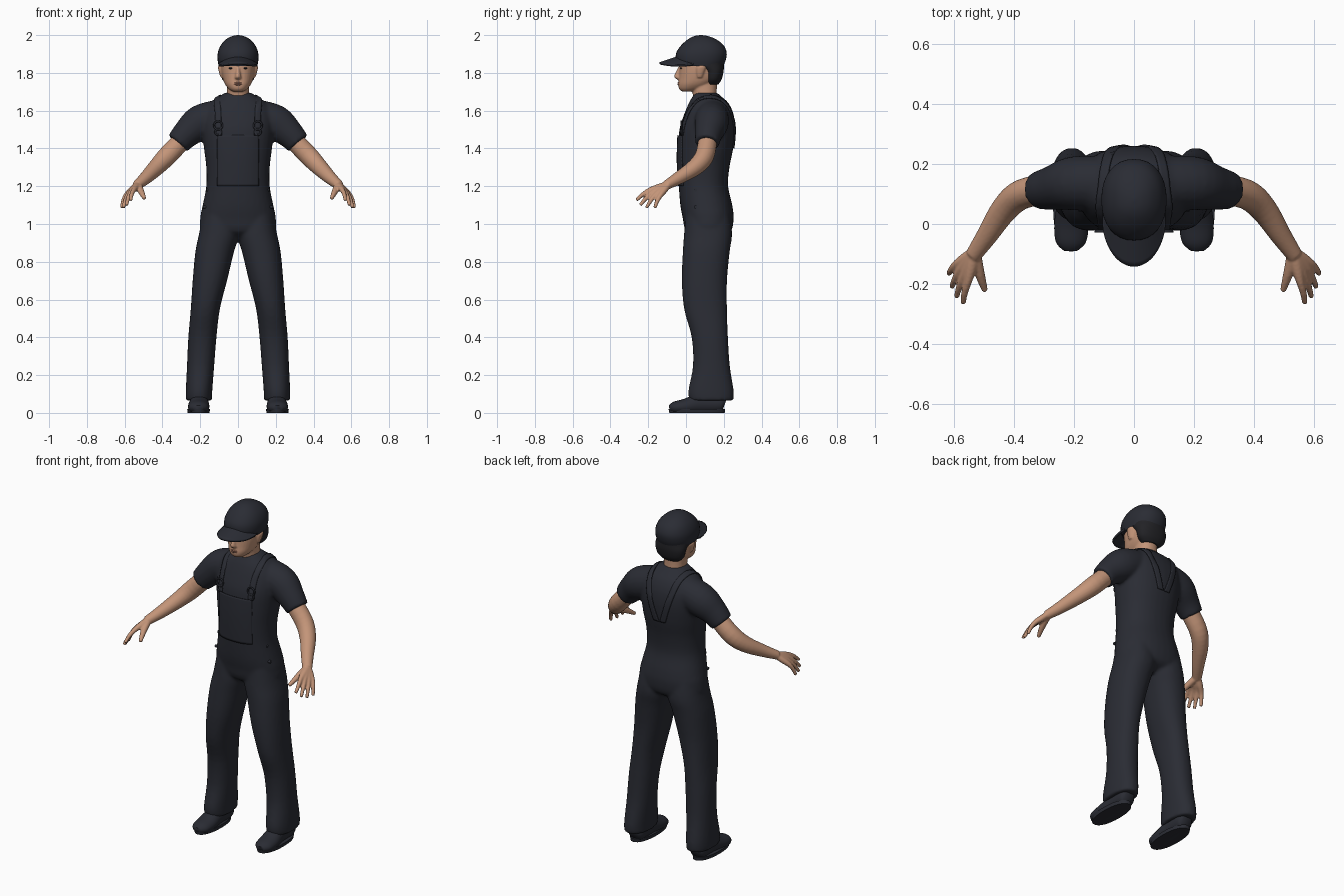
import bpy
import bmesh
import math
from mathutils import Vector

cube = bpy.data.objects.get("Cube")
if cube:
    bpy.data.objects.remove(cube, do_unlink=True)


def material(name, color):
    mat = bpy.data.materials.new(name)
    mat.use_nodes = True
    mat.diffuse_color = (*color, 1)
    mat.node_tree.nodes["Principled BSDF"].inputs["Base Color"].default_value = (*color, 1)
    return mat


CLOTH = material("dark navy cloth", (0.023, 0.025, 0.034))
HAIR = material("black hair", (0.016, 0.016, 0.019))
SKIN = material("tan skin", (0.55, 0.30, 0.19))
LIPS = material("lip tone", (0.40, 0.19, 0.13))


def spline(sections, steps):
    """Smoothly interpolate tuples of numbers."""
    result = []
    last = len(sections) - 1
    for i in range(last):
        before, a = sections[max(i - 1, 0)], sections[i]
        b, after = sections[i + 1], sections[min(i + 2, last)]
        for k in range(steps):
            t = k / steps
            row = []
            for p, q, r, s in zip(before, a, b, after):
                row.append(q + t * (r - p) / 2 + t * t * (p - 2.5 * q + 2 * r - s / 2)
                           + t ** 3 * (1.5 * (q - r) + (s - p) / 2))
            result.append(row)
    result.append(list(sections[-1]))
    return result


def skin_rings(bm, rings):
    """Bridge rings of points and close both ends."""
    loops = [[bm.verts.new(p) for p in ring] for ring in rings]
    count = len(loops[0])
    for low, high in zip(loops, loops[1:]):
        for j in range(count):
            k = (j + 1) % count
            bm.faces.new((low[j], low[k], high[k], high[j]))
    bm.faces.new(loops[0][::-1])
    bm.faces.new(loops[-1])


def stack(bm, sections, side=1, count=32, steps=4):
    """Loft level rings given as (z, x0, x1, y0, y1)."""
    rings = []
    for z, x0, x1, y0, y1 in spline(sections, steps):
        ring = []
        for j in range(count):
            a = math.tau * j / count
            c, s = math.cos(a), math.sin(a)
            c = math.copysign(abs(c) ** 0.9, c)
            s = math.copysign(abs(s) ** 0.9, s)
            ring.append((side * ((x0 + x1) + (x1 - x0) * c) / 2, ((y0 + y1) + (y1 - y0) * s) / 2, z))
        rings.append(ring)
    skin_rings(bm, rings)


def centred(sections):
    return [(z, -half, half, y0, y1) for z, half, y0, y1 in sections]


def tube(bm, sections, side=1, count=20, steps=4):
    """Loft rings square to a path, given as (x, y, z, width, height) with half sizes."""
    rows = spline(sections, steps)
    points = [Vector(row[:3]) for row in rows]
    rings = []
    for i, row in enumerate(rows):
        along = (points[min(i + 1, len(rows) - 1)] - points[max(i - 1, 0)]).normalized()
        across = along.cross(Vector((0, 0, 1))).normalized()
        up = across.cross(along)
        ring = []
        for j in range(count):
            a = math.tau * j / count
            p = points[i] + across * row[3] * math.cos(a) + up * row[4] * math.sin(a)
            ring.append((side * p.x, p.y, max(p.z, 0)))
        rings.append(ring)
    skin_rings(bm, rings)


def finish(name, bm, mat, voxel=0):
    """Turn the bmesh into an object; a voxel size fuses its parts."""
    bmesh.ops.recalc_face_normals(bm, faces=bm.faces)
    mesh = bpy.data.meshes.new(name)
    bm.to_mesh(mesh)
    bm.free()
    mesh.shade_smooth()
    mesh.set_sharp_from_angle(angle=math.radians(50))
    mesh.materials.append(mat)
    obj = bpy.data.objects.new(name, mesh)
    bpy.context.collection.objects.link(obj)
    if voxel:
        remesh = obj.modifiers.new("fuse", 'REMESH')
        remesh.mode = 'VOXEL'
        remesh.voxel_size = voxel
        remesh.use_smooth_shade = True
        smooth = obj.modifiers.new("soften", 'SMOOTH')
        smooth.factor = 0.5
        smooth.iterations = 3
    return obj


SIDES = (("left", 1), ("right", -1))

# Overalls and shirt: torso, sleeves and trouser legs fused together
bm = bmesh.new()
stack(bm, centred([
    (0.92, 0.06, 0.06, 0.17), (0.96, 0.19, 0, 0.237), (1.03, 0.2, -0.017, 0.252),
    (1.1, 0.187, -0.03, 0.245), (1.2, 0.168, -0.038, 0.223), (1.3, 0.168, -0.042, 0.23),
    (1.4, 0.18, -0.042, 0.25), (1.5, 0.19, -0.035, 0.26), (1.58, 0.185, -0.01, 0.252),
    (1.64, 0.15, 0.015, 0.225), (1.675, 0.1, 0.035, 0.187), (1.695, 0.07, 0.045, 0.165)]))
for word, side in SIDES:
    tube(bm, [(0.1, 0.135, 1.57, 0.09, 0.09), (0.2, 0.135, 1.535, 0.09, 0.095),
              (0.27, 0.12, 1.48, 0.074, 0.077), (0.318, 0.112, 1.427, 0.063, 0.065)], side)
    stack(bm, [
        (1.06, 0, 0.185, 0, 0.23), (0.95, -0.006, 0.206, -0.01, 0.244),
        (0.85, 0.022, 0.226, -0.017, 0.231), (0.7, 0.058, 0.24, -0.022, 0.217),
        (0.55, 0.096, 0.25, -0.01, 0.217), (0.4, 0.114, 0.263, 0.03, 0.222),
        (0.25, 0.126, 0.27, 0.037, 0.232), (0.12, 0.136, 0.276, 0.013, 0.252),
        (0.065, 0.138, 0.276, 0.018, 0.25)], side)
overalls = finish("overalls_and_shirt", bm, CLOTH, 0.01)


def ribbon(name, sections, columns, thick):
    """Cloth strip (x, y, z, half width) laid onto the overalls."""
    bm = bmesh.new()
    rows = []
    for x, y, z, half in spline(sections, 8):
        rows.append([bm.verts.new((x + half * (2 * c / columns - 1), y, z)) for c in range(columns + 1)])
    for low, high in zip(rows, rows[1:]):
        for c in range(columns):
            bm.faces.new((low[c], low[c + 1], high[c + 1], high[c]))
    obj = finish(name, bm, CLOTH)
    wrap = obj.modifiers.new("lay on", 'SHRINKWRAP')
    wrap.target = overalls
    wrap.offset = 0.003
    solid = obj.modifiers.new("thickness", 'SOLIDIFY')
    solid.thickness = thick
    solid.offset = 0


# Bib and shoulder straps
ribbon("bib", [(0, -0.05, 1.2, 0.13), (0, -0.05, 1.36, 0.125), (0, -0.045, 1.47, 0.12)], 20, 0.008)
for word, side in SIDES:
    ribbon(word + "_strap", [
        (side * 0.105, -0.03, 1.47, 0.018), (side * 0.108, 0.0, 1.58, 0.018),
        (side * 0.11, 0.06, 1.65, 0.018), (side * 0.108, 0.13, 1.68, 0.018),
        (side * 0.095, 0.21, 1.65, 0.018), (side * 0.06, 0.26, 1.52, 0.018),
        (side * 0.022, 0.26, 1.4, 0.018)], 4, 0.007)

    # Ring buckles and side buttons
    for part, z, radius in (("upper", 1.522, 0.022), ("lower", 1.487, 0.016)):
        bpy.ops.mesh.primitive_torus_add(location=(side * 0.105, -0.024, z), rotation=(math.pi / 2, 0, 0),
                                         major_radius=radius, minor_radius=0.005,
                                         major_segments=20, minor_segments=8)
        buckle = bpy.context.object
        buckle.name = word + "_" + part + "_buckle"
        buckle.data.materials.append(CLOTH)
        buckle.data.shade_smooth()
    bm = bmesh.new()
    for x, z in ((0.161, 1.18), (0.179, 1.09)):
        tube(bm, [(x - 0.01, 0.05, z, 0.009, 0.009), (x + 0.006, 0.05, z, 0.008, 0.008)], side, 12, 1)
    finish(word + "_side_buttons", bm, CLOTH)

    # Shoe with flat sole
    bm = bmesh.new()
    tube(bm, [(0.205, 0.205, 0.045, 0.03, 0.03), (0.205, 0.18, 0.05, 0.048, 0.05),
              (0.205, 0.08, 0.05, 0.05, 0.055), (0.208, 0, 0.034, 0.057, 0.042),
              (0.21, -0.06, 0.028, 0.05, 0.032), (0.21, -0.088, 0.024, 0.024, 0.016)], side)
    stack(bm, [(0, 0.15, 0.266, -0.088, 0.205), (0.02, 0.149, 0.269, -0.092, 0.207)], side, steps=1)
    finish(word + "_shoe", bm, CLOTH)

    # Arm, with each finger running from the wrist through its knuckle
    bm = bmesh.new()
    tube(bm, [(0.27, 0.118, 1.47, 0.05, 0.05), (0.37, 0.1, 1.365, 0.05, 0.052),
              (0.43, 0.05, 1.302, 0.045, 0.045), (0.49, -0.04, 1.243, 0.035, 0.034),
              (0.535, -0.105, 1.205, 0.027, 0.025)], side)
    wrist = Vector((0.53, -0.095, 1.21))
    for i in range(4):
        f = i / 3
        knuckle = Vector((0.552, -0.19, 1.18)).lerp(Vector((0.592, -0.135, 1.152)), f)
        tip = Vector((0.568, -0.263, 1.125)).lerp(Vector((0.616, -0.165, 1.085)), f)
        if i in (1, 2):
            tip += Vector((0.006, -0.012, -0.012))
        middle = knuckle.lerp(tip, 0.5) + Vector((0.003, -0.002, 0.004))
        tube(bm, [(*wrist, 0.02, 0.018), (*wrist.lerp(knuckle, 0.5), 0.02, 0.018),
                  (*knuckle, 0.014, 0.014), (*middle, 0.0115, 0.0115), (*tip, 0.009, 0.009)], side, 12)
    tube(bm, [(0.528, -0.1, 1.205, 0.02, 0.02), (0.513, -0.165, 1.172, 0.017, 0.017),
              (0.495, -0.223, 1.135, 0.01, 0.01)], side, 12)
    finish(word + "_arm_and_hand", bm, SKIN, 0.005)

    # Eye
    bm = bmesh.new()
    stack(bm, [(1.819, 0.03, 0.042, -0.027, -0.02), (1.824, 0.022, 0.05, -0.032, -0.02),
               (1.829, 0.026, 0.046, -0.03, -0.02)], side, 16)
    finish(word + "_eye", bm, HAIR)

# Head with neck, nose and ears
bm = bmesh.new()
stack(bm, centred([
    (1.702, 0.03, -0.024, 0.04), (1.716, 0.05, -0.037, 0.09), (1.74, 0.069, -0.041, 0.14),
    (1.77, 0.081, -0.038, 0.175), (1.81, 0.089, -0.036, 0.188), (1.85, 0.09, -0.035, 0.19),
    (1.9, 0.085, -0.025, 0.185), (1.93, 0.06, 0, 0.15)]))
stack(bm, centred([(1.64, 0.068, 0.045, 0.17), (1.69, 0.06, 0.035, 0.163), (1.77, 0.06, 0.02, 0.165)]))
stack(bm, centred([(1.764, 0.01, -0.045, 0), (1.772, 0.019, -0.057, 0),
                   (1.785, 0.016, -0.063, 0), (1.83, 0.01, -0.042, 0)]), count=16)
for word, side in SIDES:
    stack(bm, [(1.775, 0.075, 0.092, 0.06, 0.085), (1.8, 0.075, 0.1, 0.055, 0.095),
               (1.83, 0.075, 0.106, 0.055, 0.105), (1.842, 0.075, 0.1, 0.065, 0.1)], side, 16)
finish("head_and_neck", bm, SKIN, 0.005)

# Lips
bm = bmesh.new()
stack(bm, centred([(1.734, 0.012, -0.043, -0.02), (1.739, 0.021, -0.046, -0.02),
                   (1.743, 0.025, -0.043, -0.02), (1.747, 0.021, -0.046, -0.02),
                   (1.751, 0.012, -0.043, -0.02)]), count=20, steps=2)
finish("lips", bm, LIPS)

# Short hair below the cap
bm = bmesh.new()
stack(bm, centred([(1.738, 0.055, 0.11, 0.17), (1.765, 0.083, 0.1, 0.188),
                   (1.81, 0.094, 0.088, 0.199), (1.845, 0.097, 0.03, 0.2), (1.87, 0.096, 0, 0.2)]))
finish("hair", bm, HAIR)

# Cap crown
bm = bmesh.new()
stack(bm, centred([
    (1.836, 0.101, -0.042, 0.197), (1.87, 0.108, -0.054, 0.211), (1.91, 0.106, -0.05, 0.215),
    (1.95, 0.089, -0.022, 0.196), (1.98, 0.06, 0.014, 0.156), (1.995, 0.03, 0.045, 0.115),
    (2.0, 0.004, 0.075, 0.085)]))
finish("cap_crown", bm, CLOTH)

# Curved cap brim
bm = bmesh.new()
rows = []
for i in range(25):
    angle = math.radians(-84 + 7 * i)
    s, c = math.sin(angle), math.cos(angle)
    row = []
    for j in range(7):
        v = j / 6
        x = (0.1 + 0.004 * v) * s
        y = 0.05 - 0.02 * v - (0.09 + 0.08 * v) * c
        row.append(bm.verts.new((x, y, 1.883 - 0.038 * s * s - 0.033 * v * c)))
    rows.append(row)
for low, high in zip(rows, rows[1:]):
    for j in range(6):
        bm.faces.new((low[j], low[j + 1], high[j + 1], high[j]))
brim = finish("cap_brim", bm, CLOTH)
solid = brim.modifiers.new("thickness", 'SOLIDIFY')
solid.thickness = 0.012
solid.offset = 0
